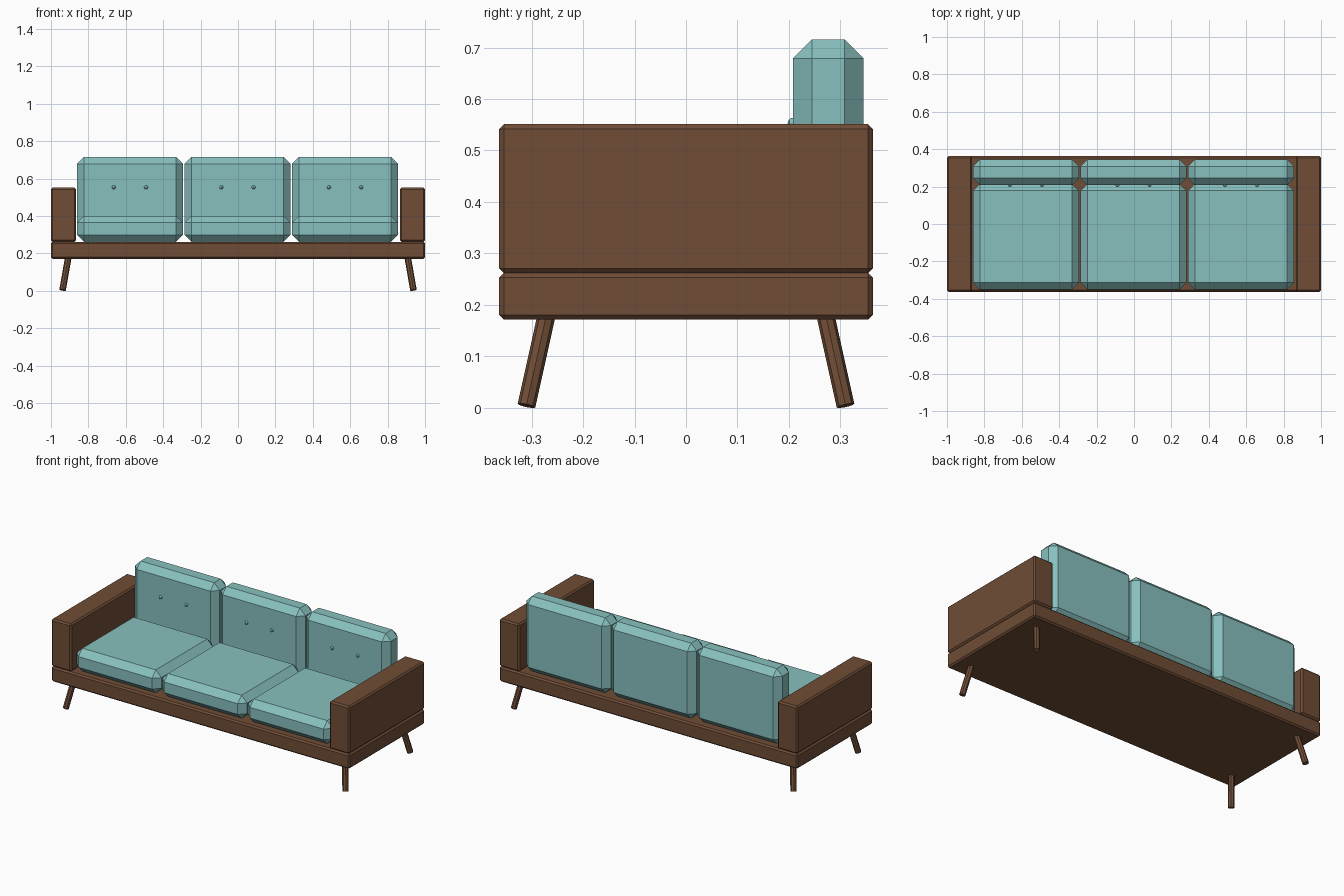
import bpy, bmesh
from mathutils import Vector

if "Cube" in bpy.data.objects:
    bpy.data.objects.remove(bpy.data.objects["Cube"])


def material(name, rgb):
    m = bpy.data.materials.new(name)
    m.diffuse_color = (*rgb, 1)
    m.use_nodes = True
    m.node_tree.nodes["Principled BSDF"].inputs["Base Color"].default_value = m.diffuse_color
    return m


wood = material("brown wood", (0.162, 0.074, 0.037))
fabric = material("teal fabric", (0.243, 0.527, 0.515))


def finish(bm, name, mat):
    bmesh.ops.recalc_face_normals(bm, faces=bm.faces)
    mesh = bpy.data.meshes.new(name)
    bm.to_mesh(mesh)
    bm.free()
    mesh.materials.append(mat)
    ob = bpy.data.objects.new(name, mesh)
    bpy.context.collection.objects.link(ob)
    return ob


def chamfer_box(name, lo, hi, chamfer, mat):
    """Box between two corners with single-step chamfered edges."""
    lo, hi = Vector(lo), Vector(hi)
    bm = bmesh.new()
    bmesh.ops.create_cube(bm, size=1)
    bmesh.ops.scale(bm, vec=hi - lo, verts=bm.verts)
    bmesh.ops.translate(bm, vec=(lo + hi) / 2, verts=bm.verts)
    bmesh.ops.bevel(bm, geom=bm.edges[:], offset=chamfer, segments=1,
                    affect='EDGES', profile=0.5)
    return finish(bm, name, mat)


def rod(name, start, end, radius, sides, mat):
    """Straight prism between two points."""
    start, end = Vector(start), Vector(end)
    axis = end - start
    bm = bmesh.new()
    bmesh.ops.create_cone(bm, cap_ends=True, segments=sides, radius1=radius,
                          radius2=radius, depth=axis.length)
    bmesh.ops.rotate(bm, cent=(0, 0, 0), verts=bm.verts,
                     matrix=Vector((0, 0, 1)).rotation_difference(axis).to_matrix())
    bmesh.ops.translate(bm, vec=(start + end) / 2, verts=bm.verts)
    return finish(bm, name, mat)


# Platform base
D = 0.363
chamfer_box("base", (-1, -D, 0.171), (1, D, 0.262), 0.009, wood)

# Arms and splayed legs
for sx, side in ((-1, "left"), (1, "right")):
    xs = sorted((sx * 0.866, sx))
    chamfer_box(side + "_arm", (xs[0], -D, 0.262), (xs[1], D, 0.551), 0.009, wood)
    for sy, end in ((-1, "front"), (1, "back")):
        rod(f"{end}_{side}_leg", (sx * 0.938, sy * 0.310, 0.004),
            (sx * 0.907, sy * 0.271, 0.18), 0.0175, 8, wood)

# Seat cushions, back cushions and tufting buttons
W = 0.2835
for i in (-1, 0, 1):
    cx = i * 0.575 - 0.003
    n = i + 2
    chamfer_box(f"seat_cushion_{n}", (cx - W, -0.351, 0.262),
                (cx + W, 0.215, 0.401), 0.037, fabric)
    chamfer_box(f"back_cushion_{n}", (cx - W, 0.208, 0.262),
                (cx + W, 0.345, 0.716), 0.037, fabric)
    for s in (-1, 1):
        bm = bmesh.new()
        bmesh.ops.create_uvsphere(bm, u_segments=8, v_segments=6, radius=0.0105)
        bmesh.ops.translate(bm, vec=(cx + s * 0.086, 0.208, 0.553), verts=bm.verts)
        finish(bm, f"button_{n}_{'left' if s < 0 else 'right'}", fabric)
